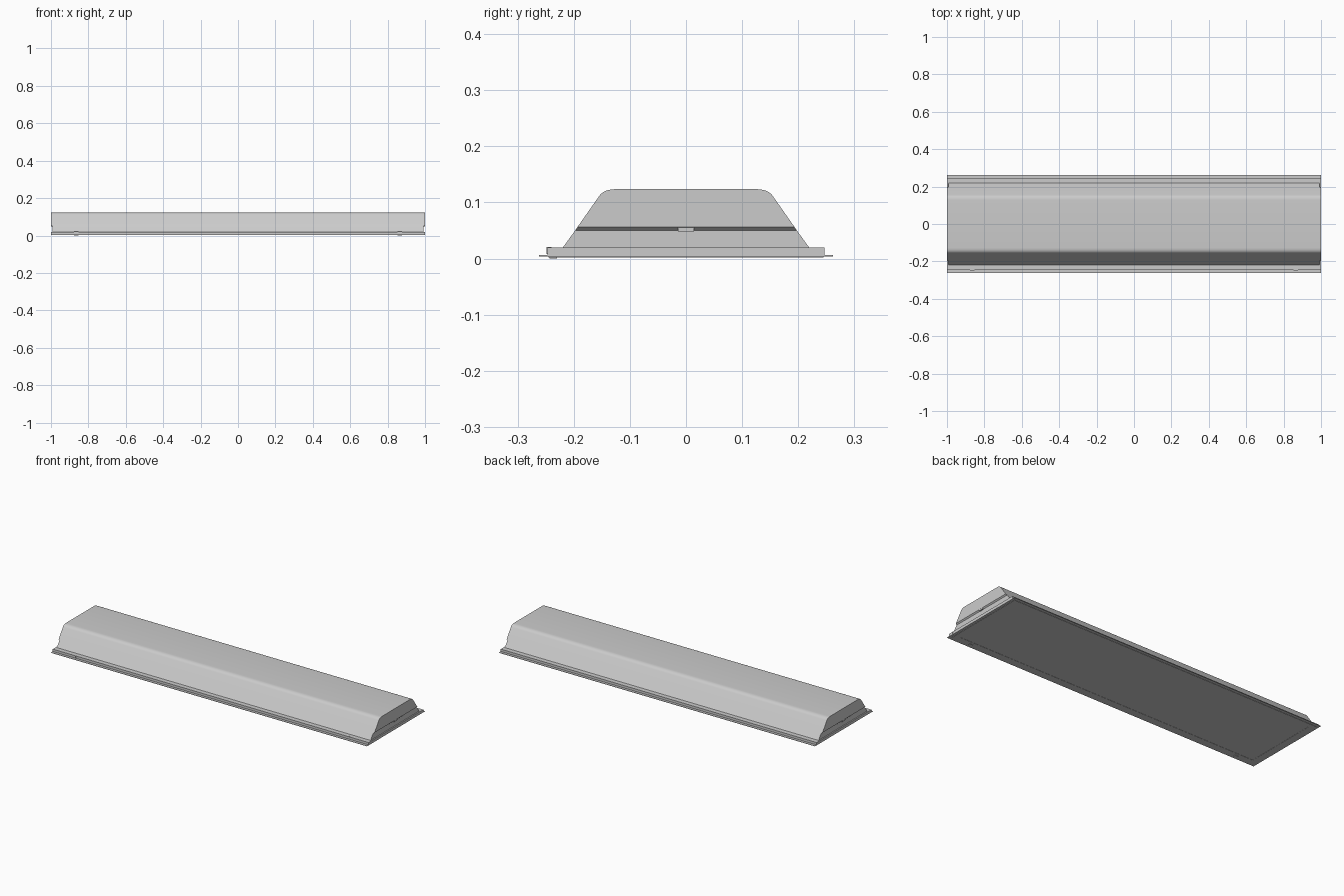
import bpy, bmesh, math

if "Cube" in bpy.data.objects:
    bpy.data.objects.remove(bpy.data.objects["Cube"])


def finish(bm, name, smooth=False):
    bmesh.ops.recalc_face_normals(bm, faces=bm.faces[:])
    me = bpy.data.meshes.new(name)
    bm.to_mesh(me)
    bm.free()
    ob = bpy.data.objects.new(name, me)
    bpy.context.collection.objects.link(ob)
    if smooth:
        bpy.ops.object.select_all(action='DESELECT')
        ob.select_set(True)
        bpy.context.view_layer.objects.active = ob
        bpy.ops.object.shade_smooth_by_angle(angle=math.radians(30))
    return ob


def extrude_profile(pts, x0, x1):
    bm = bmesh.new()
    a = [bm.verts.new((x0, y, z)) for y, z in pts]
    b = [bm.verts.new((x1, y, z)) for y, z in pts]
    bm.faces.new(a)
    bm.faces.new(b[::-1])
    for i in range(len(pts)):
        j = (i + 1) % len(pts)
        bm.faces.new((a[i], a[j], b[j], b[i]))
    return bm


def box(name, x0, x1, y0, y1, z0, z1):
    return finish(extrude_profile([(y0, z0), (y1, z0), (y1, z1), (y0, z1)], x0, x1), name)


# Housing: trapezoid with rounded shoulders, lower end walls stepped inward
half = [(0.220, 0.019), (0.1975, 0.05), (0.1935, 0.056)]
p0, p1, p2 = (0.155, 0.111), (0.147, 0.123), (0.127, 0.1235)
for i in range(7):
    t = i / 6
    half.append(tuple((1 - t) ** 2 * a + 2 * t * (1 - t) * b + t * t * c
                      for a, b, c in zip(p0, p1, p2)))
profile = half + [(-y, z) for y, z in reversed(half)]
bm = extrude_profile(profile, -1, 1)
for z in (0.05, 0.056):
    bmesh.ops.bisect_plane(bm, geom=bm.verts[:] + bm.edges[:] + bm.faces[:],
                           plane_co=(0, 0, z), plane_no=(0, 0, 1), dist=1e-5)
    ends = [v for v in bm.verts if abs(v.co.z - z) < 1e-4]
    for s in (-1, 1):
        pair = [v for v in ends if v.co.x * s > 0]
        if len(pair) == 2 and not bm.edges.get(pair):
            bmesh.ops.connect_verts(bm, verts=pair)
for v in bm.verts:
    if v.co.z < 0.0505:
        v.co.x *= 0.993
finish(bm, "housing", True)

# Perimeter frame: flat ceiling flange with raised inner rail
rail = [(0.262, 0.0035), (0.262, 0.006), (0.247, 0.006), (0.247, 0.0195),
        (0.218, 0.0195), (0.218, 0.0035)]
for s, side in ((-1, "front"), (1, "back")):
    finish(extrude_profile([(s * y, z) for y, z in rail], -1, 1), side + "_frame_rail")
for s, side in ((-1, "left"), (1, "right")):
    x = sorted((s * 0.97, s * 1.0))
    box(side + "_frame_rail", *x, -0.2179, 0.2179, 0.0035, 0.0195)
    # Small tab bridging the end wall step
    x = sorted((s * 0.990, s * 1.0))
    box(side + "_end_tab", *x, -0.014, 0.014, 0.0485, 0.0555)

# Lens door: border ring around a slightly recessed diffuser
for s, side in ((-1, "front"), (1, "back")):
    y = sorted((s * 0.215, s * 0.245))
    box(side + "_door_border", -0.985, 0.985, *y, 0.002, 0.005)
for s, side in ((-1, "left"), (1, "right")):
    x = sorted((s * 0.955, s * 0.985))
    box(side + "_door_border", *x, -0.215, 0.215, 0.002, 0.005)
box("diffuser", -0.956, 0.956, -0.216, 0.216, 0.003, 0.0045)

# Latches on the front edge, hinges on the back
for s, side in ((-1, "left"), (1, "right")):
    x = s * 0.865
    box(side + "_latch", x - 0.011, x + 0.011, -0.243, -0.230, 0.0, 0.003)
    box(side + "_latch_catch", x - 0.011, x + 0.011, -0.249, -0.240, 0.008, 0.0205)
